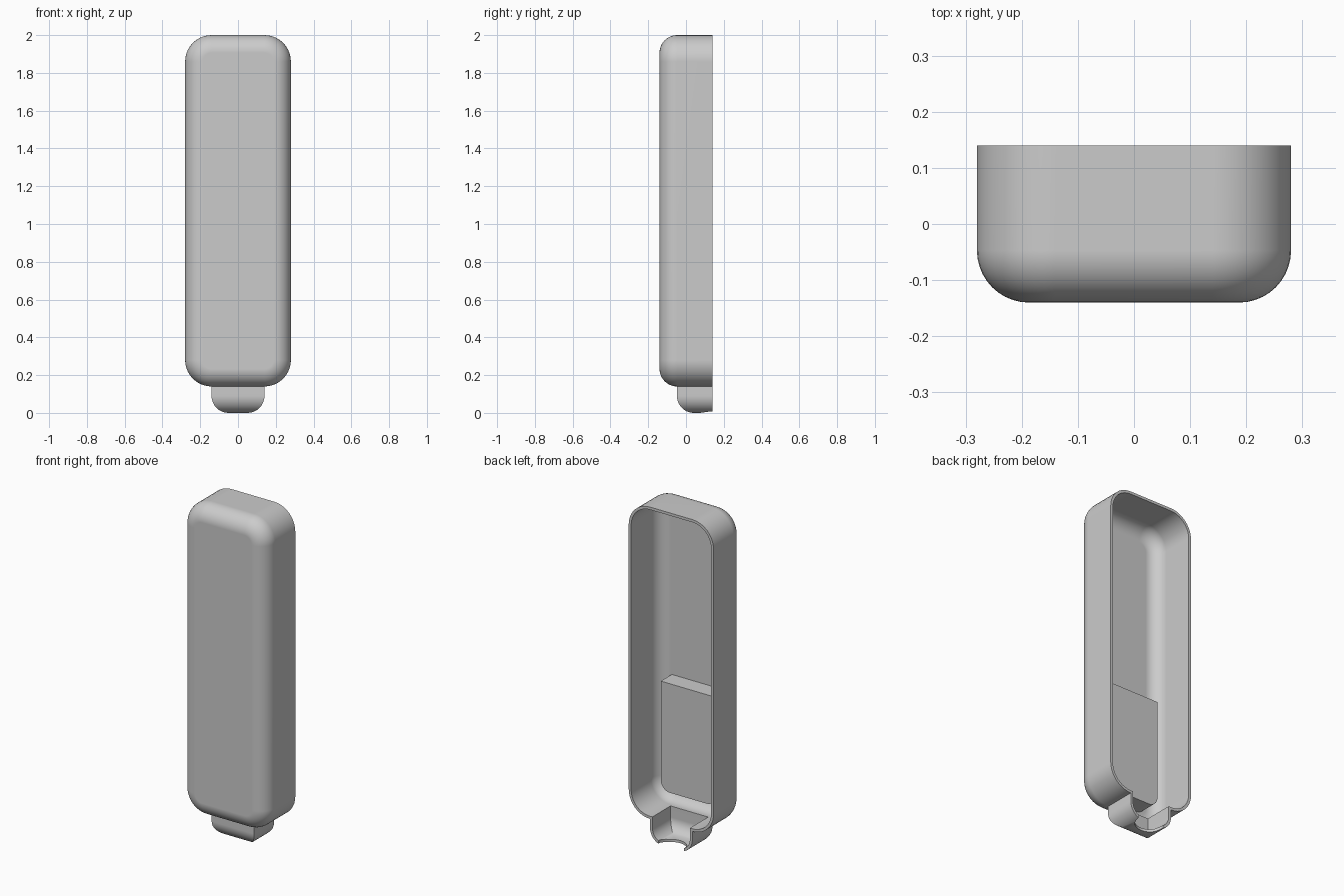
import bpy, bmesh, math

cube = bpy.data.objects.get("Cube")
if cube:
    bpy.data.objects.remove(cube, do_unlink=True)

# One plain grey plastic
grey = bpy.data.materials.new("grey plastic")
grey.use_nodes = True
COLOUR = (0.6, 0.6, 0.6, 1)
grey.diffuse_color = COLOUR
grey.node_tree.nodes["Principled BSDF"].inputs["Base Color"].default_value = COLOUR

WALL = 0.016
BACK = 0.14


def rounded(u0, u1, v0, v1, radii, seg=10):
    """Rounded rectangle; radii run from (u0,v0) counter-clockwise."""
    corners = [(u0, v0, 1, 1), (u1, v0, -1, 1), (u1, v1, -1, -1), (u0, v1, 1, -1)]
    pts = []
    for k, ((u, v, su, sv), r) in enumerate(zip(corners, radii)):
        if r <= 0:
            pts.append((u, v))
            continue
        for i in range(seg + 1):
            a = math.pi * (1 + k / 2) + i / seg * math.pi / 2
            pts.append((u + su * r + r * math.cos(a), v + sv * r + r * math.sin(a)))
    return pts


def loft(name, rings):
    """Closed solid through rings with equal point counts."""
    bm = bmesh.new()
    loops = [[bm.verts.new(p) for p in ring] for ring in rings]
    for a, b in zip(loops, loops[1:]):
        for i in range(len(a)):
            j = (i + 1) % len(a)
            bm.faces.new((a[i], a[j], b[j], b[i]))
    bm.faces.new(loops[0])
    bm.faces.new(loops[-1])
    bmesh.ops.recalc_face_normals(bm, faces=bm.faces[:])
    mesh = bpy.data.meshes.new(name)
    bm.to_mesh(mesh)
    bm.free()
    mesh.materials.append(grey)
    obj = bpy.data.objects.new(name, mesh)
    bpy.context.collection.objects.link(obj)
    return obj


def combine(obj, other, operation):
    """Boolean, applied, with the helper removed."""
    other.hide_render = True
    mod = obj.modifiers.new("combine", 'BOOLEAN')
    mod.operation, mod.solver, mod.object = operation, 'EXACT', other
    bpy.context.view_layer.objects.active = obj
    bpy.ops.object.modifier_apply(modifier=mod.name)
    bpy.data.objects.remove(other, do_unlink=True)


def tub(name, gap, back):
    """Rounded case solid, filleted around its front; gap shrinks it."""
    fillet, rings, steps = 0.093 - gap, [], 10
    for i in range(steps + 1):
        a = i / steps * math.pi / 2
        inset = gap + fillet * (1 - math.sin(a))
        y = -BACK + gap + fillet * (1 - math.cos(a))
        ring = rounded(-0.28 + inset, 0.28 - inset, 0.14 + inset, 2 - inset, [0.14 - inset] * 4)
        rings.append([(x, y, z) for x, z in ring])
    rings.append([(x, back, z) for x, _, z in rings[-1]])
    return loft(name, rings)


def spout(name, gap, back, top):
    """Neck solid: front and side rounded profiles intersected."""
    r = 0.09 - gap
    front = rounded(-0.14 + gap, 0.14 - gap, gap, top, [r, r, 0, 0])
    side = rounded(-0.048 + gap, back, gap, top, [r, 0, 0, 0])
    solid = loft(name, [[(x, y, z) for x, z in front] for y in (-0.1, back)])
    other = loft(name + "_side", [[(x, y, z) for y, z in side] for x in (-0.2, 0.2)])
    combine(solid, other, 'INTERSECT')
    return solid


# Hollow half case with neck, open at the back
case = tub("half_case", 0, BACK)
combine(case, spout("neck", 0, BACK, 0.149), 'UNION')
combine(case, tub("case_cavity", WALL, BACK + 0.05), 'DIFFERENCE')
combine(case, spout("neck_cavity", WALL, BACK + 0.04, 0.22), 'DIFFERENCE')

# Round cable notch in the neck floor
R = 0.085
circle = rounded(-R, R, BACK - R, BACK + R, [R * 0.999] * 4)
notch = loft("cable_notch", [[(x, y, z) for x, y in circle] for z in (-0.05, 0.06)])
combine(case, notch, 'DIFFERENCE')

# Raised inner block on the front wall
outline = rounded(-0.18, 0.18, 0.24, 0.89, [0.06, 0.06, 0, 0])
block = loft("inner_block", [[(x, y, z) for x, z in outline] for y in (-0.13, -0.02)])

# Smooth fillets, sharp creases
for obj in (case, block):
    bpy.ops.object.select_all(action='DESELECT')
    obj.select_set(True)
    bpy.context.view_layer.objects.active = obj
    bpy.ops.object.shade_smooth_by_angle(angle=math.radians(30))
    normals = obj.modifiers.new("flat_normals", 'WEIGHTED_NORMAL')
    normals.keep_sharp = True
